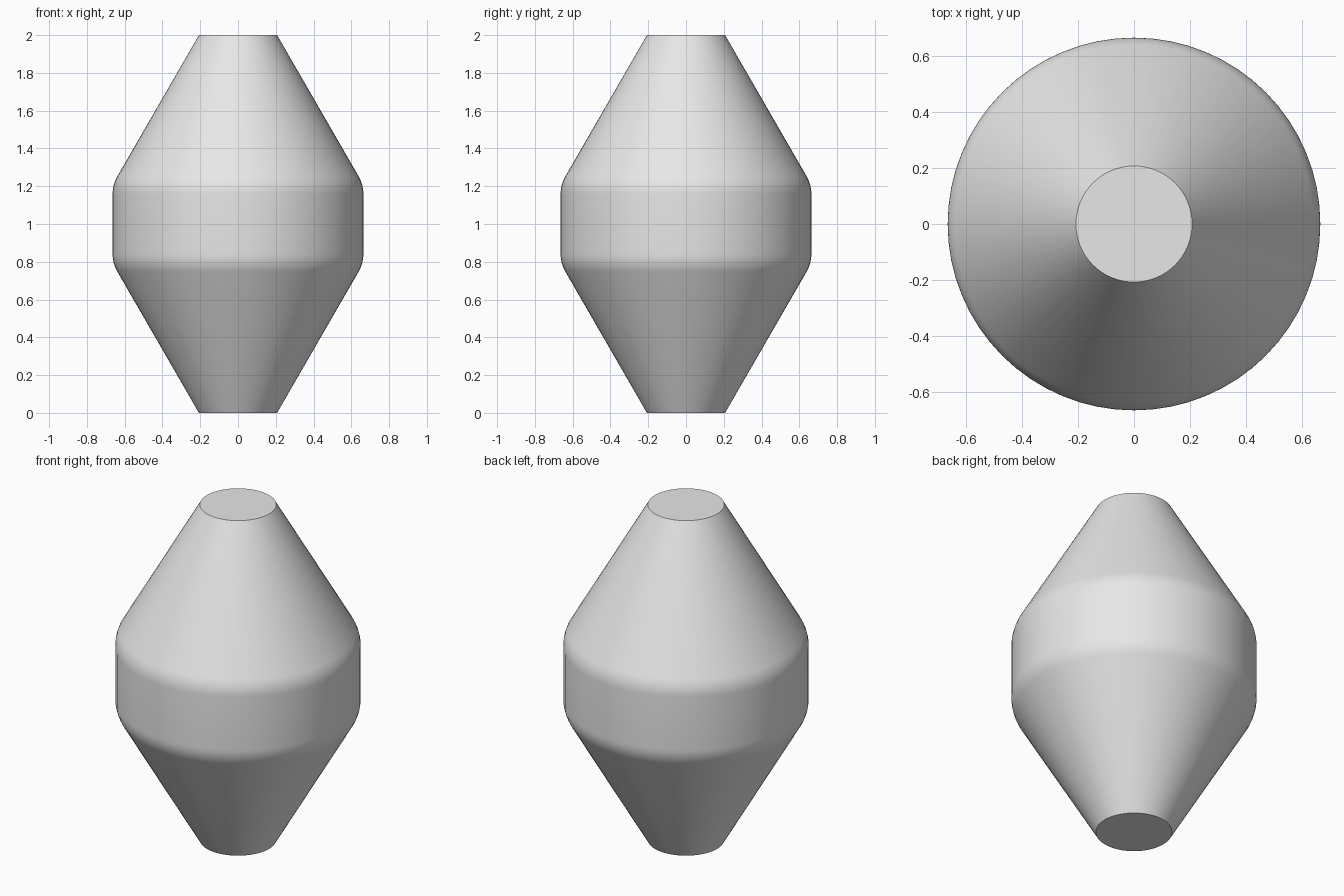
import bpy, bmesh, math
from mathutils import Matrix, Vector

if "Cube" in bpy.data.objects:
    bpy.data.objects.remove(bpy.data.objects["Cube"], do_unlink=True)

SEGMENTS = 64
CAP_RADIUS, BELLY_RADIUS, HALF_HEIGHT = 0.207, 0.664, 1.0
SLOPE = math.radians(30)   # cone angle from vertical
FILLET = 0.19              # rounding between cone and belly


def make_material(name, color):
    mat = bpy.data.materials.new(name)
    mat.use_nodes = True
    mat.diffuse_color = color
    mat.node_tree.nodes["Principled BSDF"].inputs["Base Color"].default_value = color
    return mat


# Upper half profile: rounded shoulder, then straight cone up to the flat cap
corner_z = HALF_HEIGHT - (BELLY_RADIUS - CAP_RADIUS) / math.tan(SLOPE)
arc_z = corner_z - FILLET * math.tan(SLOPE / 2)
upper = []
for i in range(7):
    a = SLOPE * i / 6
    upper.append((BELLY_RADIUS - FILLET * (1 - math.cos(a)), arc_z + FILLET * math.sin(a)))
upper.append((CAP_RADIUS, HALF_HEIGHT))

# Mirror to the lower half and revolve around z
profile = [(r, -z) for r, z in reversed(upper)] + upper
bm = bmesh.new()
rings = []
for r, z in profile:
    ring = bmesh.ops.create_circle(
        bm, segments=SEGMENTS, radius=r,
        matrix=Matrix.Translation(Vector((0, 0, z + HALF_HEIGHT))))["verts"]
    rings.append(ring)
for low, high in zip(rings, rings[1:]):
    for i in range(SEGMENTS):
        j = (i + 1) % SEGMENTS
        bm.faces.new((low[i], low[j], high[j], high[i]))

# Flat end caps
bm.faces.new(rings[0])
bm.faces.new(rings[-1])
bmesh.ops.recalc_face_normals(bm, faces=bm.faces)

mesh = bpy.data.meshes.new("double_cone_body")
bm.to_mesh(mesh)
bm.free()
body = bpy.data.objects.new("double_cone_body", mesh)
bpy.context.collection.objects.link(body)
mesh.materials.append(make_material("light_grey", (0.8, 0.8, 0.8, 1)))

# Smooth sides with crisp cap edges
bpy.ops.object.select_all(action="DESELECT")
body.select_set(True)
bpy.context.view_layer.objects.active = body
bpy.ops.object.shade_smooth_by_angle(angle=math.radians(30))
